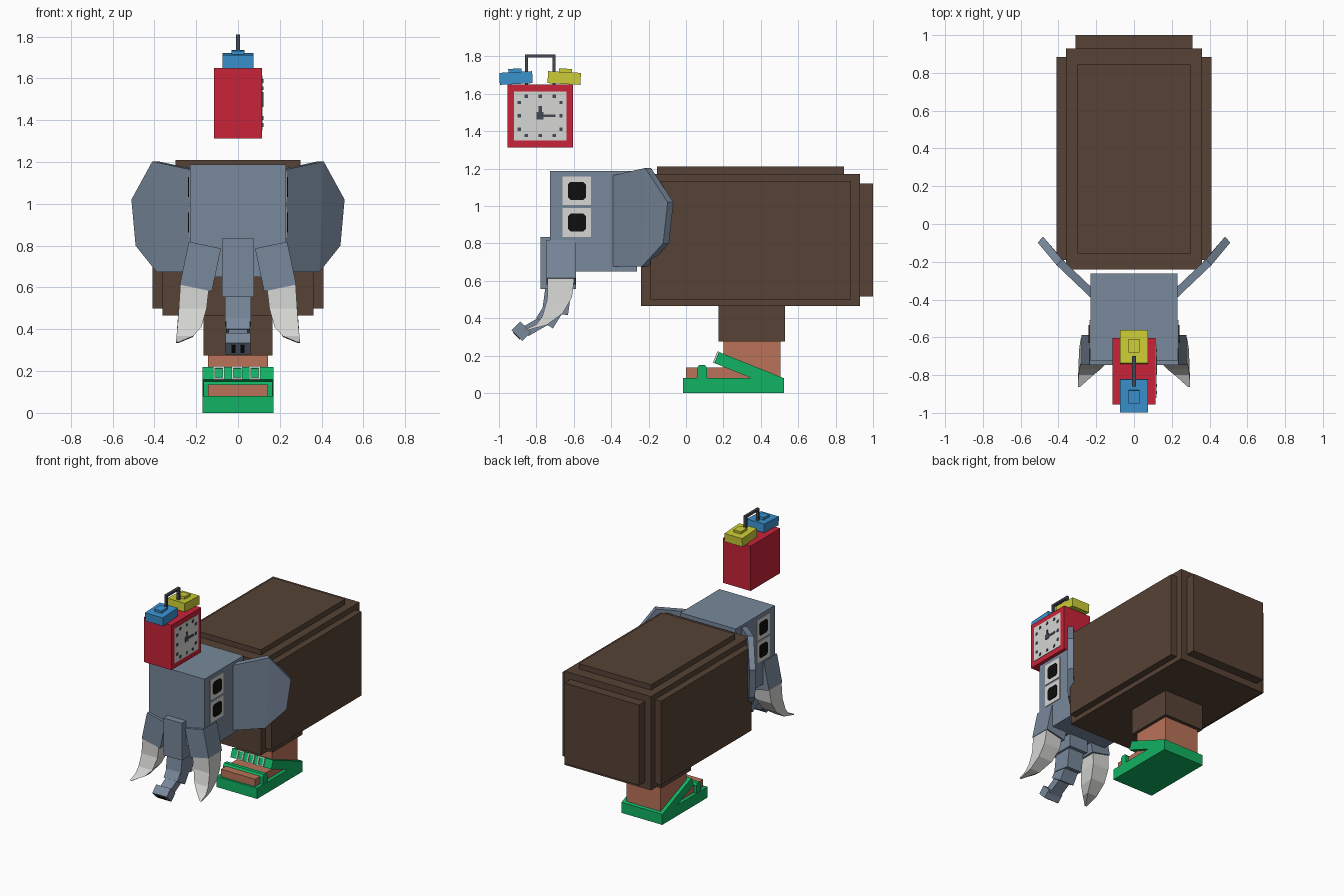
import bpy, bmesh, math
from mathutils import Vector, Matrix

if "Cube" in bpy.data.objects:
    bpy.data.objects.remove(bpy.data.objects["Cube"])


def material(name, r, g, b):
    lin = lambda c: (c / 255 / 12.92) if c < 10 else ((c / 255 + 0.055) / 1.055) ** 2.4
    m = bpy.data.materials.new(name)
    m.diffuse_color = (lin(r), lin(g), lin(b), 1)
    m.use_nodes = True
    m.node_tree.nodes["Principled BSDF"].inputs["Base Color"].default_value = m.diffuse_color
    return m


BROWN = material("brown", 86, 66, 53)
GREY = material("blue_grey", 120, 136, 155)
RED = material("red", 200, 35, 56)
BLUE = material("blue", 58, 146, 206)
YELLOW = material("yellow", 204, 204, 54)
GREEN = material("green", 17, 178, 99)
SKIN = material("skin", 186, 114, 88)
WHITE = material("off_white", 214, 214, 211)
BLACK = material("black", 14, 14, 14)
DARK = material("dark_grey", 68, 73, 82)


def mesh(name, verts, faces, mat):
    bm = bmesh.new()
    vs = [bm.verts.new(v) for v in verts]
    for f in faces:
        bm.faces.new([vs[i] for i in f])
    bmesh.ops.recalc_face_normals(bm, faces=bm.faces)
    me = bpy.data.meshes.new(name)
    bm.to_mesh(me)
    bm.free()
    me.materials.append(mat)
    ob = bpy.data.objects.new(name, me)
    bpy.context.collection.objects.link(ob)
    return ob


def loft(name, rings, mat):
    """Join equal-length rings of points and cap both ends."""
    n = len(rings[0])
    faces = [tuple(range(n)), tuple(range((len(rings) - 1) * n, len(rings) * n))]
    for r in range(len(rings) - 1):
        for i in range(n):
            j = (i + 1) % n
            faces.append((r * n + i, r * n + j, r * n + n + j, r * n + n + i))
    return mesh(name, [p for ring in rings for p in ring], faces, mat)


def box(name, c, size, mat, rx=0, ry=0):
    """Box from centre and size, tilted about x and y in degrees."""
    rot = Matrix.Rotation(math.radians(ry), 3, 'Y') @ Matrix.Rotation(math.radians(rx), 3, 'X')
    quad = ((-.5, -.5), (.5, -.5), (.5, .5), (-.5, .5))
    rings = [[Vector(c) + rot @ Vector((x * size[0], y * size[1], z * size[2])) for x, y in quad]
             for z in (-.5, .5)]
    return loft(name, rings, mat)


def span(name, x, y, z, mat):
    """Upright box from its x, y and z ranges."""
    return box(name, [(a + b) / 2 for a, b in (x, y, z)], [b - a for a, b in (x, y, z)], mat)


def prism(name, yz, x0, x1, mat):
    return loft(name, [[(x, y, z) for y, z in yz] for x in (x0, x1)], mat)


# Body: core with raised panels
span("body", (-.36, .36), (-.24, .93), (.465, 1.17), BROWN)
span("body_side_panels", (-.41, .41), (-.19, .883), (.50, 1.13), BROWN)
span("body_top_panel", (-.30, .30), (-.155, .845), (1.1, 1.21), BROWN)
span("body_back_panel", (-.31, .31), (.9, 1.0), (.515, 1.12), BROWN)

# Leg, foot and sandal
span("trouser_cuff", (-.165, .165), (.175, .53), (.275, .48), BROWN)
span("leg", (-.143, .143), (.20, .505), (.07, .29), SKIN)
span("foot", (-.143, .143), (0, .3), (.07, .135), SKIN)
span("sandal_sole", (-.17, .17), (-.015, .525), (0, .08), GREEN)
prism("sandal_toe_strap", [(.058, .07), (.06, .135), (.07, .15), (.10, .15), (.112, .135), (.112, .07)],
      -.165, .165, GREEN)
STRAP = Vector((0, .336, .12))
TILT = Matrix.Rotation(math.radians(-22), 3, 'X')
box("sandal_ankle_strap", STRAP, (.34, .371, .064), GREEN, rx=-22)
for x in (-.092, -.004, .08):
    for dx, dz, w, h in ((-.022, 0, .009, .066), (.022, 0, .009, .066),
                         (0, -.029, .044, .008), (0, .029, .044, .008)):
        box("buckle", STRAP + TILT @ Vector((x + dx, -.188, dz)), (w, .012, h), WHITE, rx=-22)

# Head
span("head", (-.23, .23), (-.726, -.262), (.65, 1.188), GREY)

# Ears: outline points on the front face, bent at the middle
EAR = [(.225, -.394, 1.163), (.41, -.218, 1.203), (.51, -.098, 1.02),
       (.49, -.122, .80), (.39, -.237, .675), (.225, -.394, .675)]
for s in (-1, 1):
    verts = [(s * x, y, z) for x, y, z in EAR]
    verts += [(s * (x - .029), y + .031, z) for x, y, z in EAR]
    faces = [(0, 1, 4, 5), (1, 2, 3, 4), (6, 7, 10, 11), (7, 8, 9, 10)]
    faces += [(i, (i + 1) % 6, (i + 1) % 6 + 6, i + 6) for i in range(6)]
    mesh("ear", verts, faces, GREY)

    # Two stacked eyes on each side
    for z in (1.081, .911):
        span("eye_white", sorted((s * .225, s * .235)), (-.661, -.507), (z - .077, z + .077), WHITE)
        r, k = .048, .034
        octagon = [(-r, -k), (-k, -r), (k, -r), (r, -k), (r, k), (k, r), (-k, r), (-r, k)]
        prism("pupil", [(y - .583, z + dz) for y, dz in octagon], s * .23, s * .24, BLACK)

    # Tusk socket and curved tusk
    box("tusk_socket", (s * .18, -.667, .70), (.157, .158, .21), GREY, ry=-12 * s)
    sections = [  # inner x, outer x, front (y, z), back (y, z)
        (.135, .275, (-.74, .63), (-.595, .63)),
        (.150, .283, (-.742, .50), (-.61, .51)),
        (.175, .29, (-.768, .41), (-.66, .425)),
        (.215, .294, (-.80, .367), (-.745, .363)),
        (.285, .297, (-.862, .338), (-.855, .334))]
    rings = [[(s * a, *f), (s * b, *f), (s * b, *g), (s * a, *g)] for a, b, f, g in sections]
    loft("tusk", rings, WHITE)

# Trunk: curving chain of blocks: y, z, size, tilt
for y, z, size, tilt in ((-.682, .695, (.154, .19, .28), 0),
                         (-.69, .50, (.125, .14, .15), -8),
                         (-.727, .42, (.115, .105, .11), -32),
                         (-.80, .362, (.09, .058, .13), -60),
                         (-.881, .33, (.12, .08, .066), -45)):
    box("trunk_segment", (0, y, z), size, GREY, rx=tilt)
TIP = Matrix.Rotation(math.radians(-45), 3, 'X')
for x in (-.021, .021):
    box("nostril", Vector((x, -.881, .33)) + TIP @ Vector((0, 0, -.033)),
        (.02, .05, .006), BLACK, rx=-45)

# Alarm clock case and dial (dial on the right side only)
span("clock_case", (-.115, .115), (-.955, -.603), (1.313, 1.65), RED)
CY, CZ = -.78, 1.482
span("clock_dial", (.11, .118), (CY - .14, CY + .14), (CZ - .131, CZ + .131), WHITE)


def dial_mark(name, y, z, w, h):
    span(name, (.114, .122), (CY + y - w / 2, CY + y + w / 2), (CZ + z - h / 2, CZ + z + h / 2), DARK)


for a in (-.075, 0, .075):
    for e in (-1, 1):
        dial_mark("hour_mark", a, e * .105, .018, .018)
        dial_mark("hour_mark", e * .112, a * .95, .018, .018)
dial_mark("clock_hub", 0, 0, .038, .038)
dial_mark("hour_hand", 0, .03, .018, .045)
dial_mark("minute_hand", .047, 0, .07, .015)

# Bells with caps, and the carrying handle
for name, y, mat, tilt in (("front_bell", -.909, BLUE, 3), ("back_bell", -.651, YELLOW, -3)):
    out = -.006 if tilt > 0 else .006
    box(name, (0, y, 1.684), (.147, .176, .064), mat, rx=tilt)
    box(name + "_cap", (0, y + out, 1.722), (.06, .07, .024), mat, rx=tilt)
for y in (-.853, -.707):
    span("handle_post", (-.01, .01), (y - .008, y + .008), (1.64, 1.81), DARK)
span("handle_bar", (-.01, .01), (-.861, -.699), (1.794, 1.81), DARK)
